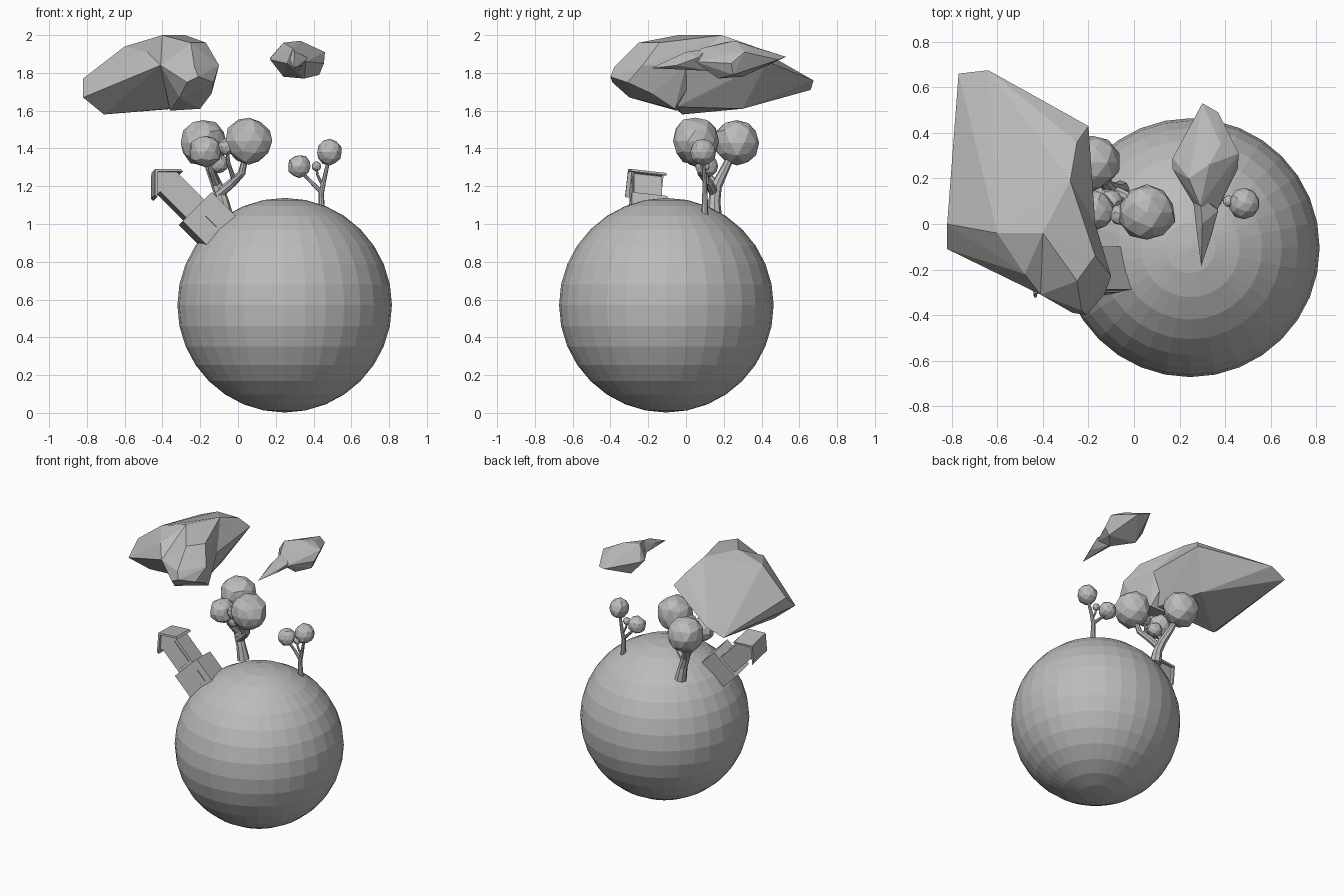
import bpy, bmesh, math, random
from mathutils import Matrix, Vector

random.seed(4)
cube = bpy.data.objects.get("Cube")
if cube:
    bpy.data.objects.remove(cube, do_unlink=True)

clay = bpy.data.materials.new("clay_grey")
clay.use_nodes = True
GREY = (0.5, 0.5, 0.5, 1)
clay.diffuse_color = GREY
clay.node_tree.nodes["Principled BSDF"].inputs["Base Color"].default_value = GREY


def add(name, bm, matrix=Matrix()):
    """Turn a bmesh into a flat-shaded object."""
    bmesh.ops.recalc_face_normals(bm, faces=bm.faces)
    mesh = bpy.data.meshes.new(name)
    bm.to_mesh(mesh)
    bm.free()
    mesh.materials.append(clay)
    obj = bpy.data.objects.new(name, mesh)
    obj.matrix_world = matrix
    bpy.context.collection.objects.link(obj)
    return obj


def hull(name, points):
    """Faceted convex lump around a few corner points."""
    bm = bmesh.new()
    for p in points:
        bm.verts.new(p)
    res = bmesh.ops.convex_hull(bm, input=bm.verts)
    loose = [v for v in res["geom_interior"] if isinstance(v, bmesh.types.BMVert)]
    bmesh.ops.delete(bm, geom=loose, context='VERTS')
    return add(name, bm)


def leaf_ball(name, centre, radius):
    """Irregular low-poly ball of leaves."""
    bm = bmesh.new()
    bmesh.ops.create_icosphere(bm, subdivisions=2, radius=radius)
    for v in bm.verts:
        v.co *= random.uniform(0.93, 1.04)
    return add(name, bm, Matrix.Translation(centre))


def branch(name, points, radii):
    """Tapered eight-sided limb along a path."""
    bm = bmesh.new()
    pts = [Vector(p) for p in points]
    rings = []
    for i, p in enumerate(pts):
        along = pts[min(i + 1, len(pts) - 1)] - pts[max(i - 1, 0)]
        turn = Vector((0, 0, 1)).rotation_difference(along)
        rings.append([])
        for k in range(8):
            a = math.tau * k / 8
            off = turn @ Vector((math.cos(a), math.sin(a), 0)) * radii[i]
            rings[-1].append(bm.verts.new(p + off))
    for low, high in zip(rings, rings[1:]):
        for k in range(8):
            n = (k + 1) % 8
            bm.faces.new((low[k], low[n], high[n], high[k]))
    bm.faces.new(rings[0])
    bm.faces.new(rings[-1])
    return add(name, bm)


def prism(name, profile, depth, matrix, shift=0):
    """Profile in the local xz plane, extruded along local y."""
    bm = bmesh.new()
    face = bm.faces.new([bm.verts.new((x, shift - depth / 2, z)) for x, z in profile])
    ext = bmesh.ops.extrude_face_region(bm, geom=[face])
    moved = [g for g in ext["geom"] if isinstance(g, bmesh.types.BMVert)]
    bmesh.ops.translate(bm, vec=(0, depth, 0), verts=moved)
    return add(name, bm, matrix)


def rect(x, half, low, high):
    return [(x - half, low), (x + half, low), (x + half, high), (x - half, high)]


# Planet
bm = bmesh.new()
bmesh.ops.create_uvsphere(bm, u_segments=32, v_segments=16, radius=0.568)
add("planet", bm, Matrix.Translation((0.247, -0.104, 0.57)))

# Large cloud: a broad body with a bulge at its front
hull("large_cloud_body", [
    (-.77, .66, 1.71), (-.64, .675, 1.76), (-.2, .43, 1.86), (-.25, .36, 1.94),
    (-.82, 0, 1.77), (-.82, -.11, 1.67), (-.4, -.04, 2), (-.28, .19, 2),
    (-.6, -.04, 1.94), (-.48, -.22, 1.91), (-.41, -.31, 1.84), (-.71, -.02, 1.58),
    (-.54, .12, 1.61), (-.34, .3, 1.61), (-.17, 0, 1.84), (-.25, -.05, 1.62)])
hull("large_cloud_bulge", [
    (-.21, -.4, 1.78), (-.27, -.39, 1.75), (-.23, -.38, 1.83), (-.1, -.23, 1.84),
    (-.13, -.31, 1.75), (-.25, -.25, 1.96), (-.17, -.14, 1.96), (-.4, -.04, 2),
    (-.41, -.31, 1.84), (-.31, -.3, 1.67), (-.36, -.05, 1.6), (-.2, -.06, 1.61),
    (-.14, -.18, 1.69), (-.17, 0, 1.84), (-.28, .19, 2)])

# Small cloud: a lump with a pointed tail
hull("small_cloud_body", [
    (.3, .53, 1.885), (.37, .49, 1.87), (.46, .31, 1.91), (.455, .24, 1.85),
    (.17, .24, 1.87), (.17, .29, 1.88), (.24, .2, 1.96), (.33, .26, 1.97),
    (.38, .35, 1.94), (.43, .25, 1.79), (.35, .17, 1.77), (.24, .3, 1.78),
    (.29, .08, 1.93), (.36, .05, 1.86), (.26, .09, 1.85)])
hull("small_cloud_tail", [
    (.295, -.185, 1.825), (.275, -.03, 1.87), (.34, -.05, 1.84), (.3, .0, 1.91),
    (.29, .12, 1.93), (.37, .06, 1.88), (.26, .1, 1.85), (.32, .14, 1.81)])

# Big tree
branch("big_tree_trunk", [(-.06, .15, 1.02), (-.08, .15, 1.12), (-.11, .16, 1.2),
                          (-.15, .21, 1.3), (-.17, .25, 1.38)], [.042, .032, .03, .023, .018])
branch("big_tree_right_limb", [(-.1, .15, 1.16), (-.03, .12, 1.22), (.02, .08, 1.27),
                               (.04, .06, 1.36)], [.026, .024, .02, .015])
branch("big_tree_front_limb", [(-.11, .16, 1.2), (-.14, .1, 1.28), (-.16, .07, 1.36)],
       [.022, .016, .012])
branch("big_tree_twig", [(-.02, .11, 1.23), (-.05, .06, 1.32), (-.06, .04, 1.4)],
       [.014, .01, .008])
for where, r in [((-.185, .27, 1.43), .125), ((.057, .05, 1.44), .127),
                 ((-.17, .06, 1.385), .088), ((-.06, .04, 1.41), .046),
                 ((-.1, .1, 1.32), .05)]:
    leaf_ball("big_tree_leaves", where, r)

# Small tree
branch("small_tree_trunk", [(.445, .1, 1.05), (.44, .1, 1.16), (.455, .1, 1.23),
                            (.48, .09, 1.34)], [.018, .014, .012, .009])
branch("small_tree_limb", [(.44, .1, 1.17), (.39, .11, 1.22), (.34, .11, 1.27)],
       [.012, .01, .008])
branch("small_tree_twig", [(.445, .1, 1.21), (.42, .1, 1.26), (.415, .1, 1.3)],
       [.008, .007, .006])
for where, r in [((.485, .09, 1.38), .07), ((.325, .11, 1.305), .062),
                 ((.415, .1, 1.305), .026)]:
    leaf_ball("small_tree_leaves", where, r)

# Tower house, leaning out from the planet
lean = (Matrix.Translation((-.12, -.21, .976)) @ Matrix.Rotation(math.radians(-45), 4, 'Y')
        @ Matrix.Rotation(math.radians(9), 4, 'Z'))
prism("house_base", rect(0, .11, -.03, .15), .19, lean)
prism("house_door", rect(.03, .035, 0, .085), .008, lean, -.097)
prism("house_tower", rect(-.012, .068, .14, .36), .15, lean)
prism("house_tower_panel", rect(-.012, .05, .17, .34), .008, lean, -.077)
prism("house_gable", [(-.1, .345), (.065, .345), (-.018, .43)], .15, lean)
for side in (-1, 1):
    eave = -.018 + side * .098
    prism("house_roof_slope", [(-.018, .447), (eave, .352), (eave, .335), (-.018, .428)],
          .19, lean)
